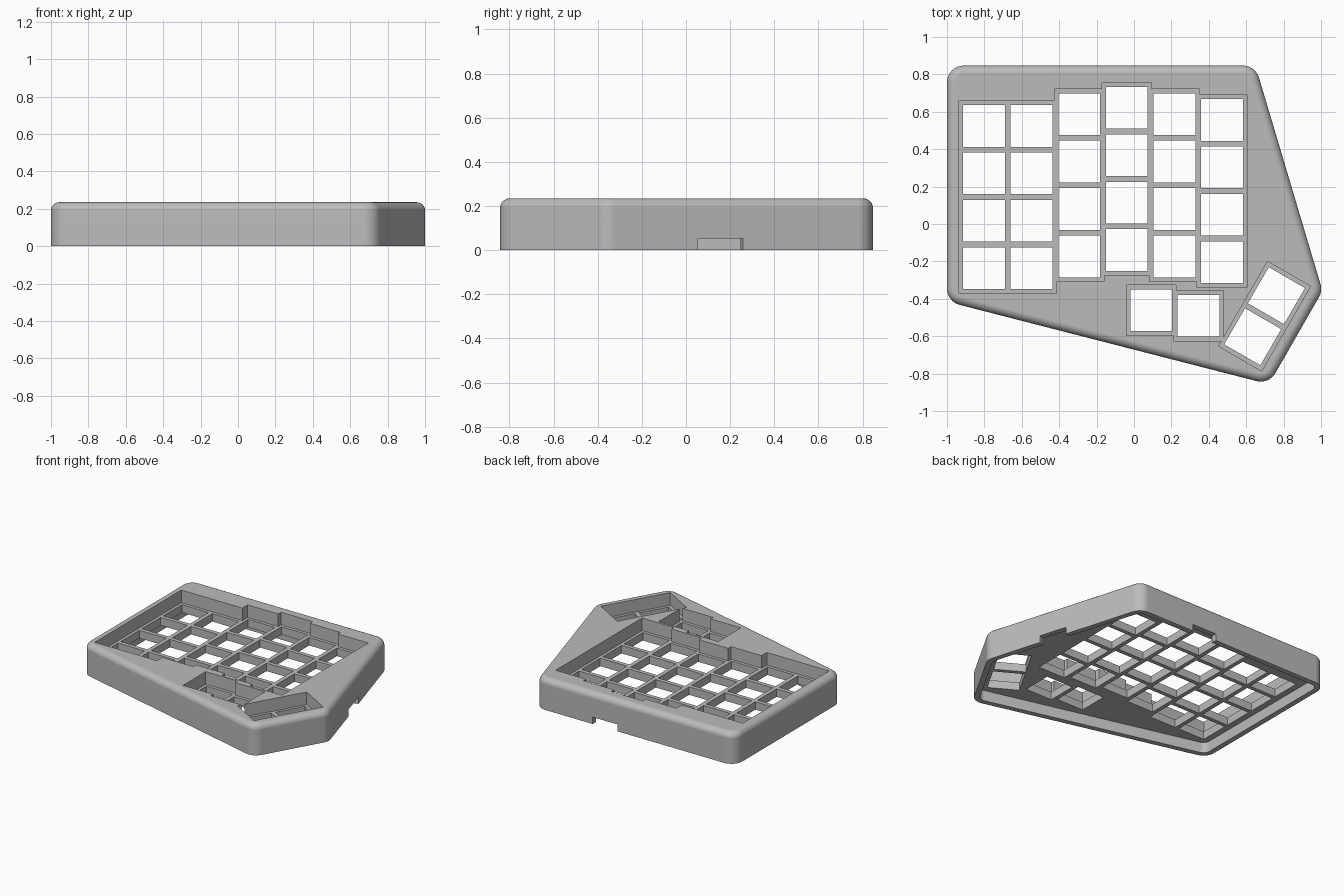
import bpy, bmesh, math
from mathutils import Matrix, Vector

if "Cube" in bpy.data.objects:
    bpy.data.objects.remove(bpy.data.objects["Cube"], do_unlink=True)

HEIGHT, FILLET, CORNER, WALL = 0.235, 0.045, 0.09, 0.04
CEILING, FLOOR = 0.08, 0.14          # underside and top of the key plate
PITCH, HOLE = 0.2535, 0.223          # key spacing and key opening
CORNERS = [Vector(p) for p in ((-1, -0.415), (0.722, -0.857), (1.008, -0.358),
                               (0.649, 0.847), (-1, 0.847))]
# Key banks: centre x, centre y, number of keys, turn in degrees
BANKS = [(-0.802 + 0.2545 * i, y, 4, 0)
         for i, y in enumerate((0.144, 0.144, 0.207, 0.241, 0.207, 0.176))]
BANKS += [(0.092, -0.461, 1, 0), (0.345, -0.491, 1, 0), (0.698, -0.493, 2, -30)]


def outline(inset):
    """Rounded case outline, moved inwards by inset."""
    points = []
    for i, p in enumerate(CORNERS):
        a = (CORNERS[i - 1] - p).normalized()
        b = (CORNERS[(i + 1) % len(CORNERS)] - p).normalized()
        half = a.angle(b) / 2
        centre = p + (a + b).normalized() * CORNER / math.sin(half)
        start = math.atan2(-b.x, b.y) + math.pi
        turn = math.pi - 2 * half
        first = math.atan2(b.y, b.x) - math.pi / 2 - turn
        for k in range(9):
            t = first + turn * k / 8
            points.append(centre + (CORNER - inset) * Vector((math.cos(t), math.sin(t))))
    return points


def finish(name, bm):
    bmesh.ops.recalc_face_normals(bm, faces=bm.faces)
    mesh = bpy.data.meshes.new(name)
    bm.to_mesh(mesh)
    bm.free()
    obj = bpy.data.objects.new(name, mesh)
    bpy.context.collection.objects.link(obj)
    return obj


def loft(name, levels):
    """Solid through outlines given as (inset, height) pairs."""
    bm = bmesh.new()
    rings = [[bm.verts.new((p.x, p.y, z)) for p in outline(inset)] for inset, z in levels]
    for low, high in zip(rings, rings[1:]):
        for i in range(len(low)):
            bm.faces.new((low[i - 1], low[i], high[i], high[i - 1]))
    bm.faces.new(rings[0][::-1])
    bm.faces.new(rings[-1])
    return finish(name, bm)


def boxes(name, items):
    """Upright boxes: centre x, centre y, turn, local y shift, width, depth, z range."""
    bm = bmesh.new()
    for x, y, turn, shift, width, depth, low, high in items:
        place = (Matrix.Translation((x, y, (low + high) / 2))
                 @ Matrix.Rotation(math.radians(turn), 4, 'Z')
                 @ Matrix.Translation((0, shift, 0))
                 @ Matrix.Diagonal((width, depth, high - low, 1)))
        bmesh.ops.create_cube(bm, size=1, matrix=place)
    return finish(name, bm)


def cut(target, cutter):
    mod = target.modifiers.new("cut", 'BOOLEAN')
    mod.operation, mod.solver, mod.object = 'DIFFERENCE', 'EXACT', cutter
    bpy.context.view_layer.objects.active = target
    bpy.ops.object.modifier_apply(modifier=mod.name)
    bpy.data.objects.remove(cutter, do_unlink=True)


# Case shell with a rounded upper edge, hollow from below
levels = [(0, 0)]
for k in range(9):
    t = math.pi / 2 * k / 8
    levels.append((FILLET * (1 - math.cos(t)), HEIGHT - FILLET + FILLET * math.sin(t)))
case = loft("keyboard_case", levels)
cut(case, loft("cavity", [(WALL, -0.1), (WALL, CEILING)]))

# Sunken wells around each key bank
for x, y, n, turn in BANKS:
    depth = (n - 1) * PITCH + 0.27
    cut(case, boxes("well", [(x, y, turn, 0, 0.266, depth, FLOOR, 0.4)]))

# Square key openings through the plate
cut(case, boxes("key_openings", [
    (x, y, turn, (i - (n - 1) / 2) * PITCH, HOLE, HOLE, 0.03, 0.3)
    for x, y, n, turn in BANKS for i in range(n)]))

# Cable notches in the back wall and the slanted side wall
cut(case, boxes("cable_notches", [
    (0.083, 0.83, 0, 0, 0.205, 0.12, -0.1, 0.052),
    (0.85, 0.154, 16.6, 0, 0.12, 0.213, -0.1, 0.052)]))

# Single plain grey plastic
grey = bpy.data.materials.new("grey_plastic")
grey.use_nodes = True
colour = (0.5, 0.5, 0.5, 1)
grey.diffuse_color = colour
grey.node_tree.nodes["Principled BSDF"].inputs["Base Color"].default_value = colour
case.data.materials.clear()
case.data.materials.append(grey)
for face in case.data.polygons:
    face.material_index = 0

# Smooth rounded edges, crisp openings
bpy.ops.object.select_all(action='DESELECT')
case.select_set(True)
bpy.context.view_layer.objects.active = case
bpy.ops.object.shade_smooth_by_angle(angle=math.radians(30))
case.modifiers.new("flat_normals", 'WEIGHTED_NORMAL').keep_sharp = True
